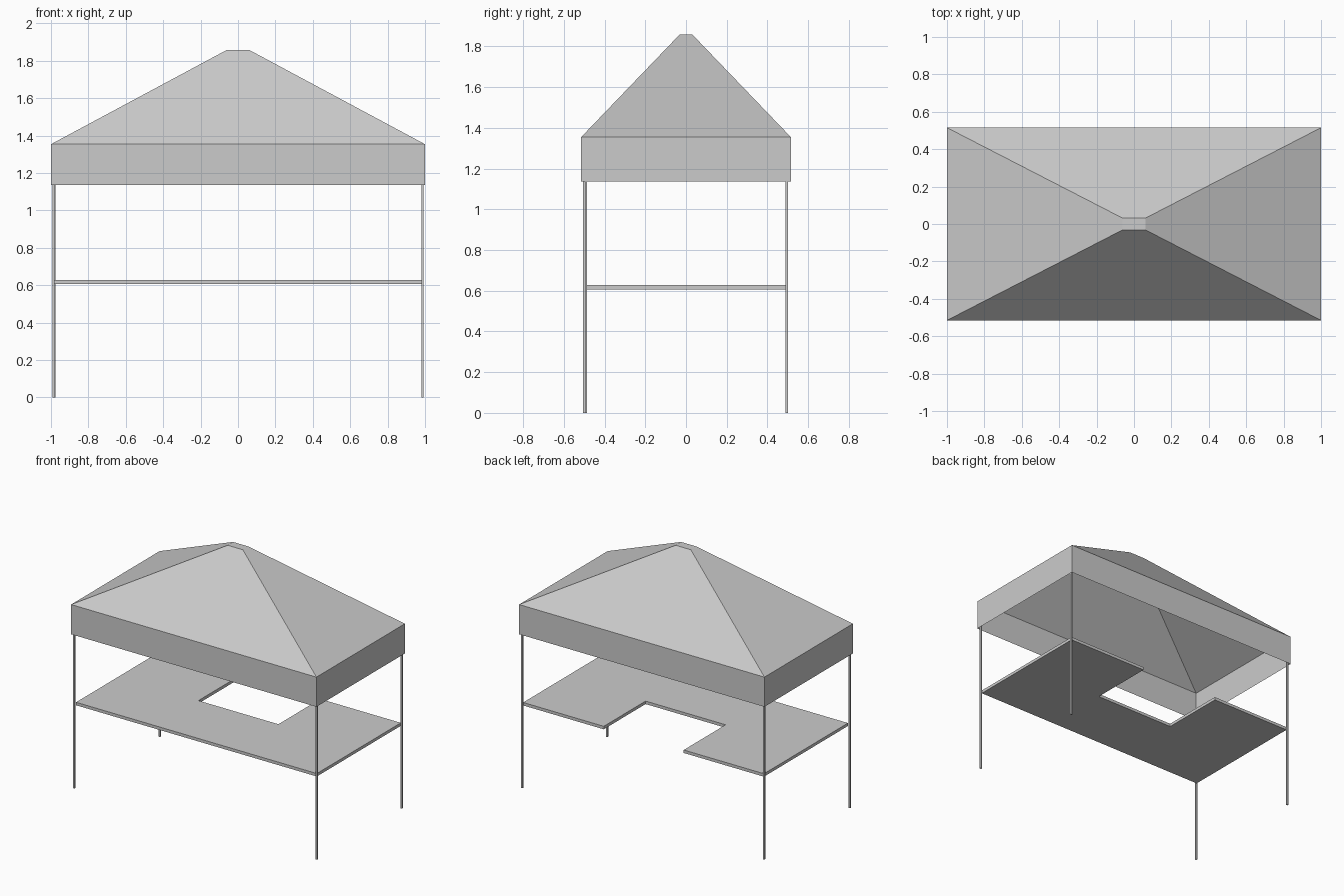
import bpy, bmesh

if "Cube" in bpy.data.objects:
    bpy.data.objects.remove(bpy.data.objects["Cube"])


def make_object(name, bm):
    mesh = bpy.data.meshes.new(name)
    bm.to_mesh(mesh)
    bm.free()
    obj = bpy.data.objects.new(name, mesh)
    bpy.context.collection.objects.link(obj)
    return obj


def box(name, center, size):
    bm = bmesh.new()
    bmesh.ops.create_cube(bm, size=1)
    bmesh.ops.scale(bm, vec=size, verts=bm.verts)
    bmesh.ops.translate(bm, vec=center, verts=bm.verts)
    return make_object(name, bm)


# Canopy: open fabric sheet lofted through three rectangles (half x, half y, z)
bm = bmesh.new()
levels = [(1.0, 0.515, 1.135), (1.0, 0.515, 1.354), (0.062, 0.032, 1.857)]
corners = [(-1, -1), (1, -1), (1, 1), (-1, 1)]
rings = [[bm.verts.new((sx * hx, sy * hy, z)) for sx, sy in corners]
         for hx, hy, z in levels]
for low, high in zip(rings, rings[1:]):
    for i in range(4):
        j = (i + 1) % 4
        bm.faces.new((low[i], low[j], high[j], high[i]))
bm.faces.new(rings[-1])
make_object("canopy", bm)

# Counter: U-shaped slab, notch open at the back
bm = bmesh.new()
outline = [(-0.98, -0.486), (0.983, -0.486), (0.983, 0.492), (0.326, 0.492),
           (0.326, 0.005), (-0.326, 0.005), (-0.326, 0.492), (-0.98, 0.492)]
face = bm.faces.new([bm.verts.new((x, y, 0.606)) for x, y in outline])
extruded = bmesh.ops.extrude_face_region(bm, geom=[face], use_keep_orig=True)
top = [v for v in extruded["geom"] if isinstance(v, bmesh.types.BMVert)]
bmesh.ops.translate(bm, vec=(0, 0, 0.022), verts=top)
bmesh.ops.recalc_face_normals(bm, faces=bm.faces)
make_object("counter", bm)

# Legs: thin poles reaching just inside the valance
leg_height = 1.2
for name, x, y in [("front_left_leg", -0.986, -0.499),
                   ("front_right_leg", 0.987, -0.491),
                   ("back_right_leg", 0.987, 0.495),
                   ("back_left_leg", -0.983, 0.495)]:
    box(name, (x, y, leg_height / 2), (0.012, 0.012, leg_height))
